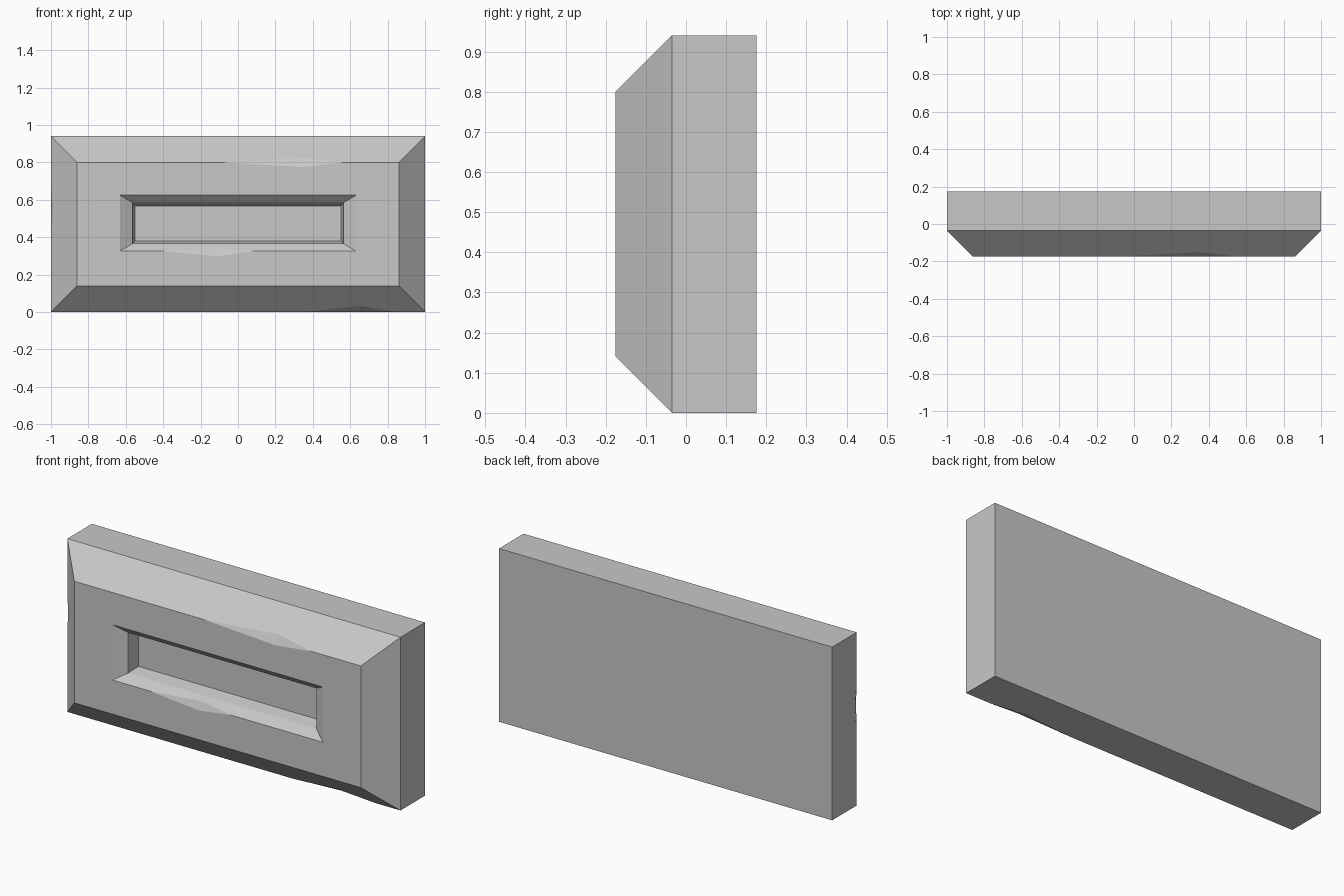
import bpy, bmesh
from mathutils import Vector

cube = bpy.data.objects.get("Cube")
if cube:
    bpy.data.objects.remove(cube, do_unlink=True)

stone = bpy.data.materials.new("grey stone")
stone.use_nodes = True
GREY = (0.58, 0.58, 0.58, 1)
stone.diffuse_color = GREY
stone.node_tree.nodes["Principled BSDF"].inputs["Base Color"].default_value = GREY


def add_object(name, bm):
    bmesh.ops.recalc_face_normals(bm, faces=bm.faces)
    mesh = bpy.data.meshes.new(name)
    bm.to_mesh(mesh)
    bm.free()
    mesh.materials.append(stone)
    obj = bpy.data.objects.new(name, mesh)
    bpy.context.collection.objects.link(obj)
    return obj


# Brick: nested rectangles (half width, bottom, top, depth) from back to recess floor
RINGS = [
    (1.0, 0.0, 0.94, 0.175),
    (1.0, 0.0, 0.94, -0.035),
    (0.86, 0.14, 0.80, -0.175),
    (0.632, 0.325, 0.625, -0.175),
    (0.565, 0.365, 0.585, -0.135),
    (0.55, 0.38, 0.567, -0.068),
]
bm = bmesh.new()
loops = [[bm.verts.new(p) for p in ((-w, y, lo), (w, y, lo), (w, y, hi), (-w, y, hi))]
         for w, lo, hi, y in RINGS]
for a, b in zip(loops, loops[1:]):
    for i in range(4):
        j = (i + 1) % 4
        bm.faces.new((a[i], a[j], b[j], b[i]))
bm.faces.new(loops[0])
bm.faces.new(loops[-1])
brick = add_object("bevelled_brick", bm)


# Worn chips: wedge cutters across an edge (two edge ends, a point on each side, outward push)
def chip(name, start, end, side_a, side_b, outward):
    start, end = Vector(start), Vector(end)
    outer = (start + end) / 2 + Vector(outward)
    bm = bmesh.new()
    for p in (start, end, side_a, side_b, outer):
        bm.verts.new(p)
    bmesh.ops.convex_hull(bm, input=bm.verts)
    cutter = add_object(name, bm)
    cutter.hide_render = True
    cutter.hide_set(True)
    cutter.display_type = 'WIRE'
    mod = brick.modifiers.new(name, 'BOOLEAN')
    mod.operation = 'DIFFERENCE'
    mod.solver = 'EXACT'
    mod.object = cutter
    return cutter


cutters = [
    chip("top_bevel_chip", (-0.08, -0.175, 0.80), (0.56, -0.175, 0.80),
         (0.35, -0.175, 0.775), (0.35, -0.15, 0.825), (0, -0.05, 0.03)),
    chip("recess_lip_chip", (-0.40, -0.175, 0.325), (0.08, -0.175, 0.325),
         (-0.11, -0.175, 0.298), (-0.11, -0.157, 0.343), (0, -0.05, 0.03)),
    chip("bottom_edge_chip", (0.35, -0.035, 0), (0.85, -0.035, 0),
         (0.65, -0.068, 0.033), (0.65, -0.01, 0), (0, -0.03, -0.05)),
    chip("side_edge_chip", (-1, -0.035, 0.38), (-1, -0.035, 0.68),
         (-0.988, -0.047, 0.55), (-1, -0.02, 0.55), (-0.05, -0.03, 0)),
]

# Bake the chips into the brick and drop the cutters
bpy.context.view_layer.update()
deps = bpy.context.evaluated_depsgraph_get()
brick.data = bpy.data.meshes.new_from_object(brick.evaluated_get(deps))
brick.modifiers.clear()
for c in cutters:
    bpy.data.objects.remove(c, do_unlink=True)
